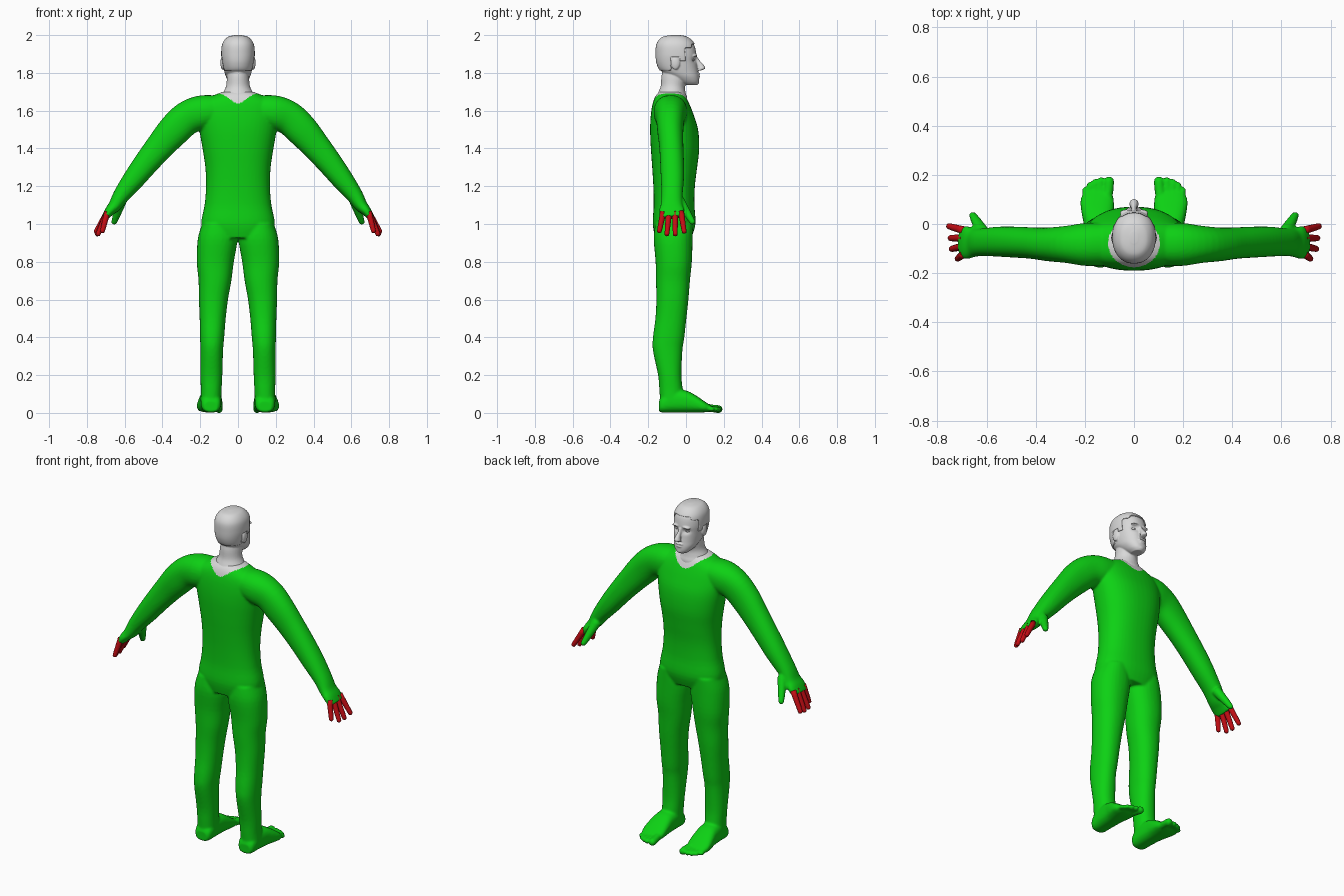
import bpy, bmesh, math
from mathutils import Vector, Matrix

if "Cube" in bpy.data.objects:
    bpy.data.objects.remove(bpy.data.objects["Cube"])


def material(name, rgb):
    m = bpy.data.materials.new(name)
    m.diffuse_color = (*rgb, 1)
    m.use_nodes = True
    m.node_tree.nodes["Principled BSDF"].inputs["Base Color"].default_value = m.diffuse_color
    return m


GREEN = material("suit green", (0.004, 0.64, 0.007))
GRAY = material("pale gray", (0.69, 0.69, 0.69))
RED = material("finger red", (0.55, 0.004, 0.007))


def catmull(rows, steps):
    """Smoothly resample rows of numbers."""
    out = []
    for i in range(len(rows) - 1):
        a, b, c, d = (rows[max(0, min(len(rows) - 1, i + k))] for k in (-1, 0, 1, 2))
        for s in range(steps):
            t = s / steps
            out.append([0.5 * (2 * q + (r - p) * t + (2 * p - 5 * q + 4 * r - w) * t * t
                               + (3 * q - p - 3 * r + w) * t ** 3)
                        for p, q, r, w in zip(a, b, c, d)])
    return out + [list(rows[-1])]


def loft(bm, rows, side=1, ref=(0, 1, 0), axis=None, power=2.0, seg=32, steps=4):
    """Rows are x, y, z, radius across, radius along ref. Ends are capped."""
    rows = [(r[0] * side, *r[1:]) for r in catmull(rows, steps)]
    rings = []
    for i, (x, y, z, ra, rb) in enumerate(rows):
        lo, hi = rows[max(i - 1, 0)], rows[min(i + 1, len(rows) - 1)]
        t = Vector(axis) if axis else (Vector(hi[:3]) - Vector(lo[:3])).normalized()
        n = Vector(ref).cross(t).normalized()
        b = t.cross(n)
        ring = []
        for k in range(seg):
            a = 2 * math.pi * k / seg
            c, s = math.cos(a), math.sin(a)
            u = math.copysign(abs(c) ** (2 / power), c) * max(ra, .001)
            v = math.copysign(abs(s) ** (2 / power), s) * max(rb, .001)
            ring.append(bm.verts.new(Vector((x, y, z)) + n * u + b * v))
        rings.append(ring)
    faces = [bm.faces.new((p[k], p[(k + 1) % seg], q[(k + 1) % seg], q[k]))
             for p, q in zip(rings, rings[1:]) for k in range(seg)]
    faces += [bm.faces.new(rings[0][::-1]), bm.faces.new(rings[-1])]
    bmesh.ops.recalc_face_normals(bm, faces=faces)


def digit(bm, a, b, r0, r1, side=1):
    """Round-ended finger or toe from a to b."""
    a, b = Vector(a), Vector(b)
    end = r1 / (b - a).length
    rows = [(*a.lerp(b, t), r, r) for t, r in
            ((0, r0), (.5, (r0 + r1) / 2), (1 - end, r1), (1 - end * .35, r1 * .76), (1, r1 * .2))]
    loft(bm, rows, side, ref=(1, .2, .3), seg=14, steps=2)


def ball(bm, loc, size, tilt=0):
    m = Matrix.Translation(loc) @ Matrix.Rotation(tilt, 4, 'Y') @ Matrix.Diagonal((*size, 1))
    bmesh.ops.create_uvsphere(bm, u_segments=20, v_segments=12, radius=1, matrix=m)


def finish(bm, name, mats, voxel=None, smooth=0):
    me = bpy.data.meshes.new(name)
    bm.to_mesh(me)
    bm.free()
    ob = bpy.data.objects.new(name, me)
    bpy.context.collection.objects.link(ob)
    if voxel:
        mod = ob.modifiers.new("blend", 'REMESH')
        mod.mode, mod.voxel_size = 'VOXEL', voxel
        sm = ob.modifiers.new("soften", 'SMOOTH')
        sm.factor, sm.iterations = 0.5, smooth
        dg = bpy.context.evaluated_depsgraph_get()
        me = bpy.data.meshes.new_from_object(ob.evaluated_get(dg))
        ob.modifiers.clear()
        ob.data = me
    me.materials.clear()
    for m in mats:
        me.materials.append(m)
    for p in me.polygons:
        p.use_smooth = True
    return ob


UP = (0, 0, 1)
bm = bmesh.new()
# torso
loft(bm, [(0, -.067, .925, .17, .095), (0, -.063, 1.0, .195, .113), (0, -.063, 1.1, .177, .108),
          (0, -.063, 1.2, .169, .110), (0, -.060, 1.3, .173, .119), (0, -.058, 1.4, .188, .128),
          (0, -.063, 1.5, .205, .127), (0, -.073, 1.58, .215, .113), (0, -.080, 1.64, .20, .096),
          (0, -.082, 1.68, .13, .078), (0, -.080, 1.70, .08, .06)], axis=UP, power=2.3, seg=48)
for s in (-1, 1):
    # legs
    loft(bm, [(.105, -.063, 1.0, .085, .10), (.108, -.068, .92, .105, .103), (.12, -.065, .8, .098, .096),
              (.122, -.069, .7, .087, .09), (.130, -.072, .6, .077, .085), (.134, -.080, .5, .069, .082),
              (.137, -.092, .4, .064, .083), (.139, -.097, .33, .060, .078), (.141, -.086, .2, .058, .062),
              (.142, -.079, .12, .055, .062), (.144, -.075, .06, .055, .062)], s, axis=UP, power=2.2)
    # arms and palms
    loft(bm, [(.09, -.08, 1.60, .08, .085), (.19, -.083, 1.59, .091, .088), (.27, -.083, 1.56, .089, .076),
              (.34, -.083, 1.495, .086, .069), (.41, -.078, 1.415, .076, .064), (.48, -.074, 1.33, .067, .063),
              (.55, -.072, 1.24, .058, .061), (.615, -.074, 1.155, .045, .056), (.65, -.076, 1.10, .035, .058),
              (.678, -.076, 1.07, .027, .067), (.703, -.074, 1.035, .018, .064)], s, power=2.2)
    # thumbs
    digit(bm, (.615, -.035, 1.125), (.66, .042, .998), .028, .016, s)
    # feet
    loft(bm, [(.143, -.143, .035, .036, .028), (.143, -.125, .046, .050, .044), (.143, -.07, .062, .056, .060),
              (.145, 0, .060, .060, .058), (.148, .05, .048, .066, .046), (.150, .095, .033, .068, .030),
              (.148, .128, .024, .058, .017)], s, ref=UP, axis=(0, 1, 0), power=2.6)
    # toes
    for x, tip, r in ((.099, .194, .021), (.134, .191, .014), (.159, .184, .0135),
                      (.181, .172, .013), (.202, .150, .013)):
        digit(bm, (x * .8 + .03, .09, .03), (x, tip, .017), r, r, s)
body = finish(bm, "body_suit", [GREEN, GRAY], .0065, 5)
# round collar opening
for p in body.data.polygons:
    x, y, z = p.center
    if z > 1.6 and (x / .105) ** 2 + ((y + .078) / .098) ** 2 < 1:
        p.material_index = 1

# fingers
FINGERS = ((-.026, -.008, .757, .95), (-.058, -.057, .75, .936),
           (-.090, -.102, .745, .936), (-.121, -.143, .72, .952))
for s, label in ((-1, "left"), (1, "right")):
    bm = bmesh.new()
    for y0, y1, x, z in FINGERS:
        digit(bm, (.692, y0, 1.063), (x, y1, z), .0165, .0125, s)
    finish(bm, label + "_fingers", [RED])

# head: skull and jaw rings
SKULL = [(0, -.055, 1.996, .012, .02), (0, -.058, 1.985, .052, .065), (0, -.055, 1.95, .079, .097),
         (0, -.051, 1.90, .085, .106), (0, -.047, 1.85, .080, .105), (0, -.034, 1.81, .073, .098),
         (0, -.008, 1.78, .064, .077), (0, .014, 1.752, .047, .055), (0, .025, 1.735, .028, .035)]
bm = bmesh.new()
loft(bm, SKULL, axis=(0, 0, -1), power=2.2, seg=48)
# neck
loft(bm, [(0, -.078, 1.60, .10, .075), (0, -.078, 1.66, .10, .085), (0, -.075, 1.695, .080, .073),
          (0, -.070, 1.73, .063, .064), (0, -.062, 1.78, .058, .068), (0, -.06, 1.83, .05, .06)], axis=UP)
# nose, lips and chin
loft(bm, [(0, .050, 1.885, .008, .010), (0, .064, 1.86, .010, .014), (0, .078, 1.838, .014, .019),
          (0, .082, 1.822, .019, .019), (0, .068, 1.812, .014, .010)], axis=(0, 0, -1))
ball(bm, (0, .062, 1.794), (.025, .013, .006))
ball(bm, (0, .062, 1.780), (.022, .013, .006))
ball(bm, (0, .053, 1.751), (.024, .018, .015))
for s in (-1, 1):
    # brows and ears
    ball(bm, (s * .032, .046, 1.892), (.026, .014, .007), s * .1)
    ball(bm, (s * .082, -.056, 1.853), (.011, .024, .036))
head = finish(bm, "head", [GRAY], .004, 2)
# eye sockets
for v in head.data.vertices:
    if v.co.y > 0:
        d = ((abs(v.co.x) - .033) / .02) ** 2 + ((v.co.z - 1.868) / .014) ** 2
        v.co.y -= .012 * math.exp(-d)

# eyes
bm = bmesh.new()
for s in (-1, 1):
    ball(bm, (s * .033, .033, 1.868), (.015, .011, .007))
finish(bm, "eyes", [GRAY])

# hair cap with sideburns
bm = bmesh.new()
loft(bm, [(x, y, z + .004 * (z > 1.94), a + .004, b + .004) for x, y, z, a, b in SKULL],
     axis=(0, 0, -1), power=2.2, seg=96, steps=10)


def is_hair(c):
    if c.z > 1.955:
        return True
    if c.y > -.005:
        return c.z > 1.935 and c.y < .03
    if c.y > -.035:
        return c.z > 1.865
    return c.z > (1.885 if c.y > -.08 else 1.815)


bmesh.ops.delete(bm, geom=[f for f in bm.faces if not is_hair(f.calc_center_median())], context='FACES')
hair = finish(bm, "hair", [GRAY])
sol = hair.modifiers.new("thickness", 'SOLIDIFY')
sol.thickness, sol.offset = .007, -1
